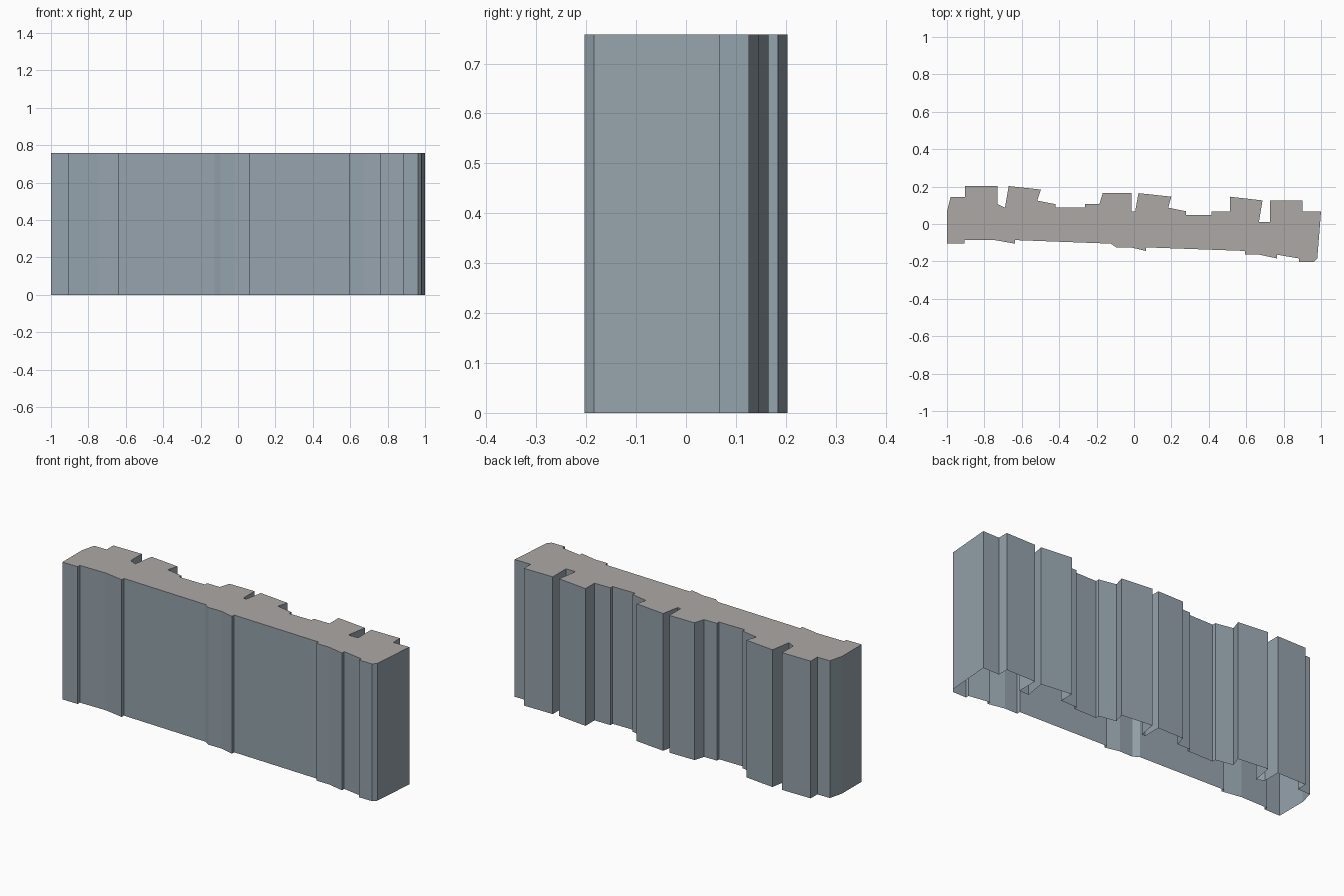
import bpy

HEIGHT = 0.758

# Footprint outline, clockwise from above: left end, stepped back, right end, front
back = [(-1.0, .066), (-.98, .145), (-.904, .145), (-.904, .203), (-.73, .203),
        (-.73, .107), (-.69, .087), (-.67, .203), (-.498, .184), (-.517, .125),
        (-.42, .106), (-.42, .087), (-.263, .087), (-.263, .106), (-.185, .106),
        (-.167, .165), (-.014, .165), (-.014, .066), (.006, .066), (.024, .165),
        (.2, .146), (.183, .087), (.278, .068), (.278, .048), (.415, .048),
        (.415, .067), (.512, .067), (.512, .146), (.687, .126), (.668, .01),
        (.726, .01), (.726, .126), (.902, .126), (.902, .067), (1.0, .067)]
front = [(.98, -.184), (.962, -.203), (.882, -.203), (.882, -.184), (.764, -.164),
         (.764, -.184), (.67, -.164), (.594, -.164), (.594, -.144), (.064, -.125),
         (.064, -.144), (-.016, -.125), (-.094, -.125), (-.125, -.105),
         (-.637, -.086), (-.637, -.105), (-.745, -.086), (-.906, -.086),
         (-.906, -.105), (-1.0, -.105)]
outline = back + front
n = len(outline)


def material(name, color):
    m = bpy.data.materials.new(name)
    m.diffuse_color = (*color, 1)
    return m


def add_object(name, verts, faces, mat):
    mesh = bpy.data.meshes.new(name)
    mesh.from_pydata(verts, [], faces)
    mesh.materials.append(mat)
    mesh.update()
    ob = bpy.data.objects.new(name, mesh)
    bpy.context.collection.objects.link(ob)
    return ob


def ring(z):
    return [(x, y, z) for x, y in outline]


# Outer walls, open at the bottom
wall_faces = [((i + 1) % n, i, n + i, n + (i + 1) % n) for i in range(n)]
add_object("walls", ring(0) + ring(HEIGHT), wall_faces,
           material("blue grey wall", (.302, .366, .413)))

# Roof: dark base sheet with a pale covering lying directly on it
roof_face = [tuple(reversed(range(n)))]
add_object("roof_base", ring(HEIGHT), roof_face,
           material("dark grey roof", (.079, .075, .071)))
add_object("roof_covering", ring(HEIGHT + 4e-6), roof_face,
           material("pale grey roof", (.413, .397, .381)))
